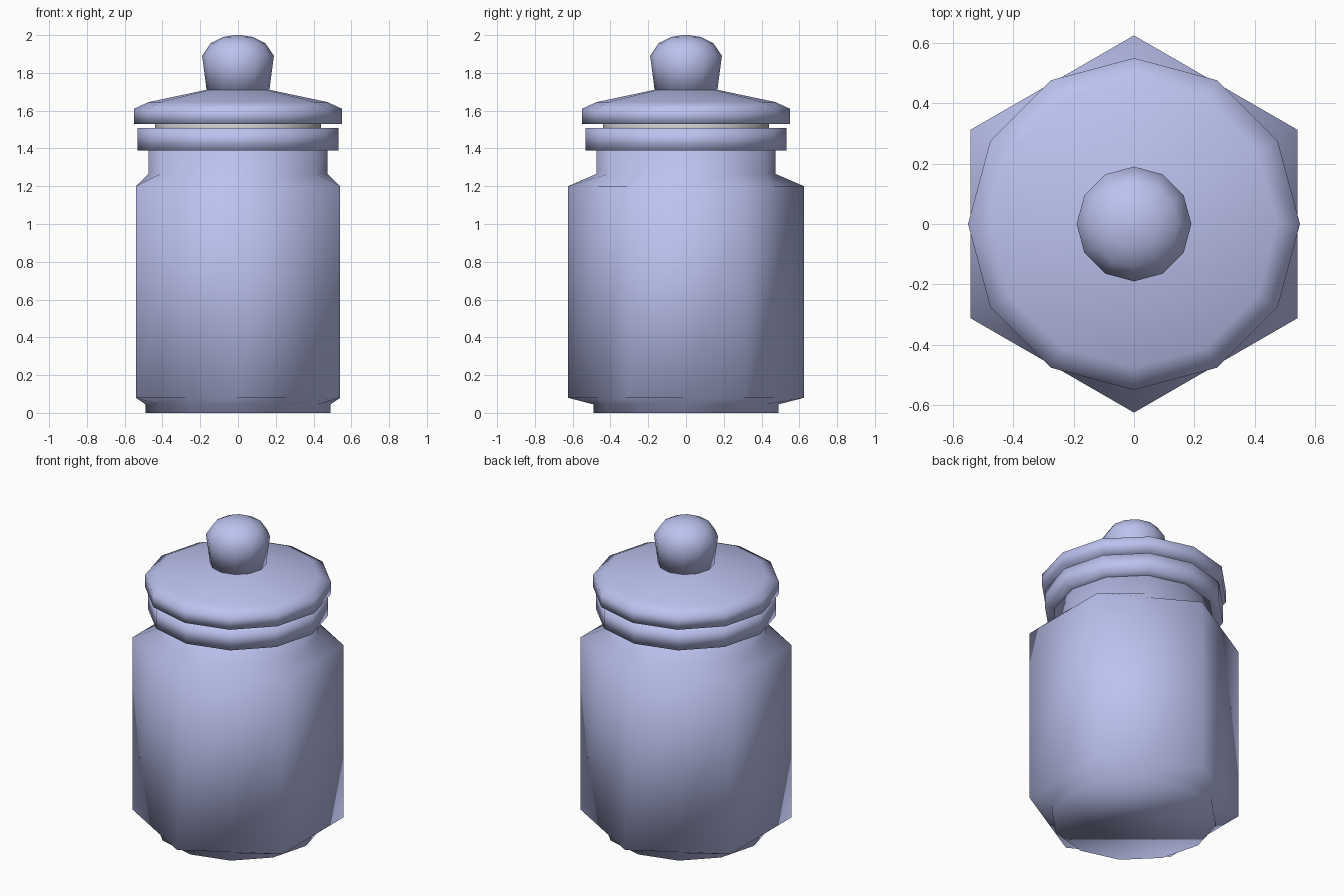
import bpy, bmesh, math

if "Cube" in bpy.data.objects:
    bpy.data.objects.remove(bpy.data.objects["Cube"])

SIDES = 12
HEX = 0.625                                   # corner radius of the six-sided body
FLAT = HEX * math.cos(math.pi / 6)            # middle of each hexagon side

glass = bpy.data.materials.new("pale_glass")
glass.diffuse_color = (0.50, 0.54, 0.86, 1)
glass.use_nodes = True
glass.node_tree.nodes["Principled BSDF"].inputs["Base Color"].default_value = glass.diffuse_color


def lathe(name, profile, material=None):
    """Stack rings of (even radius, odd radius, z) and close both ends."""
    bm = bmesh.new()
    rings = []
    for even, odd, z in profile:
        ring = []
        for i in range(SIDES):
            a = 2 * math.pi * i / SIDES
            r = odd if i % 2 else even
            ring.append(bm.verts.new((r * math.cos(a), r * math.sin(a), z)))
        rings.append(ring)
    for low, high in zip(rings, rings[1:]):
        for i in range(SIDES):
            j = (i + 1) % SIDES
            bm.faces.new((low[i], low[j], high[j], high[i]))
    bm.faces.new(rings[0][::-1])
    bm.faces.new(rings[-1])
    bmesh.ops.remove_doubles(bm, verts=bm.verts, dist=1e-5)
    bmesh.ops.recalc_face_normals(bm, faces=bm.faces)
    for f in bm.faces:
        f.smooth = True
    mesh = bpy.data.meshes.new(name)
    bm.to_mesh(mesh)
    bm.free()
    if material:
        mesh.materials.append(material)
    obj = bpy.data.objects.new(name, mesh)
    bpy.context.collection.objects.link(obj)
    return obj


def rounds(points):
    return [(r, r, z) for r, z in points]


# Body: round foot, hexagonal walls, round neck
lathe("jar_body",
      rounds([(0.49, 0.0), (0.49, 0.045)])
      + [(FLAT, HEX, 0.08), (FLAT, HEX, 1.20)]
      + rounds([(0.475, 1.265), (0.475, 1.40)]), glass)

# Flange around the mouth
lathe("mouth_rim", rounds([(0.44, 1.388), (0.533, 1.388), (0.533, 1.507), (0.44, 1.507)]), glass)

# Grey seal showing in the gap under the lid
lathe("lid_seal", rounds([(0.44, 1.45), (0.44, 1.56)]))

# Lid with sloping top
lathe("lid", rounds([(0.44, 1.53), (0.55, 1.53), (0.55, 1.61), (0.475, 1.645), (0.16, 1.712)]), glass)

# Knob with domed end
lathe("lid_knob", rounds([(0.165, 1.70), (0.19, 1.89), (0.145, 1.957),
                          (0.08, 1.99), (0.015, 2.0)]), glass)
